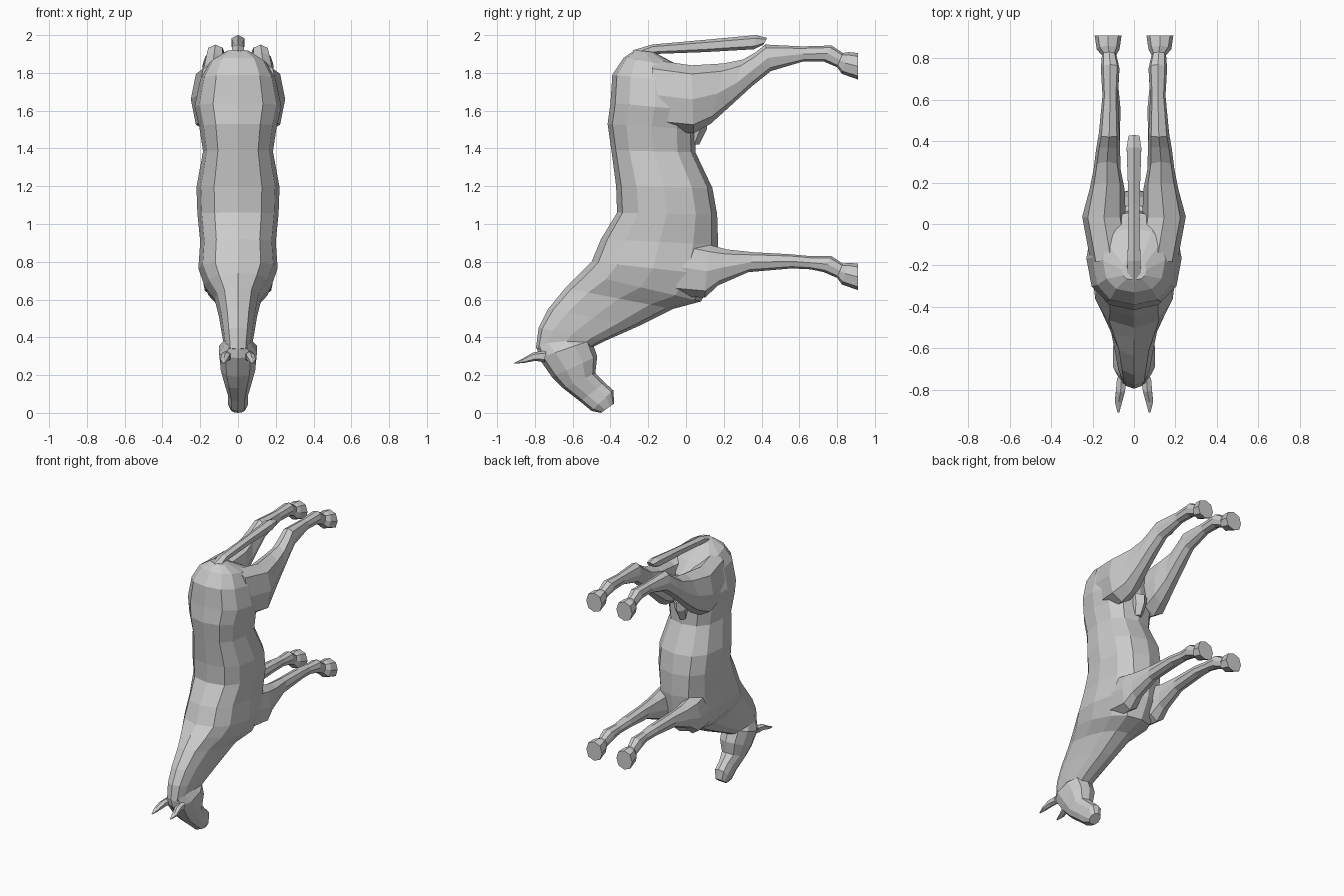
import bpy
import bmesh
from math import cos, sin, pi, copysign
from mathutils import Vector

default_cube = bpy.data.objects.get("Cube")
if default_cube:
    bpy.data.objects.remove(default_cube, do_unlink=True)


def power(value, exponent):
    return copysign(abs(value) ** exponent, value)


def section(bm, edge_a, edge_b, center_x, half_width, sides, fullness):
    """Rounded ring spanning two profile points given as (y, z)."""
    a = Vector((center_x, *edge_a))
    b = Vector((center_x, *edge_b))
    middle, reach = (a + b) / 2, (a - b) / 2
    ring = []
    for i in range(sides):
        angle = 2 * pi * i / sides
        offset = Vector((half_width * power(sin(angle), fullness), 0, 0))
        ring.append(bm.verts.new(middle + reach * power(cos(angle), fullness) + offset))
    return ring


def loft(name, sections, sides=8, fullness=0.85, mirror=1):
    """Skin a chain of sections: (edge_a, edge_b, center_x, half_width)."""
    bm = bmesh.new()
    rings = [section(bm, a, b, x * mirror, w, sides, fullness) for a, b, x, w in sections]
    for lower, upper in zip(rings, rings[1:]):
        for i in range(sides):
            j = (i + 1) % sides
            bm.faces.new((lower[i], lower[j], upper[j], upper[i]))
    bm.faces.new(rings[0])
    bm.faces.new(rings[-1])
    bmesh.ops.recalc_face_normals(bm, faces=bm.faces[:])
    mesh = bpy.data.meshes.new(name)
    bm.to_mesh(mesh)
    bm.free()
    part = bpy.data.objects.new(name, mesh)
    bpy.context.collection.objects.link(part)
    return part


def centered(rows):
    return [(a, b, 0, width) for a, b, width in rows]


def shifted(rows, rise):
    return [((a[0], a[1] + rise), (b[0], b[1] + rise), x, w) for a, b, x, w in rows]


# Trunk and neck, from rump to poll
trunk = centered([
    ((-.27, 1.92), (-.17, 1.91), .06),
    ((-.33, 1.88), (-.02, 1.83), .15),
    ((-.39, 1.79), (.06, 1.74), .2),
    ((-.4, 1.64), (.07, 1.6), .23),
    ((-.415, 1.53), (.05, 1.5), .205),
    ((-.395, 1.39), (.05, 1.38), .185),
    ((-.37, 1.2), (.14, 1.19), .22),
    ((-.365, 1.06), (.165, 1.05), .215),
    ((-.45, .92), (.17, .89), .2),
    ((-.5, .8), (.15, .73), .21),
    ((-.56, .74), (.08, .59), .175),
    ((-.64, .66), (-.07, .55), .125),
    ((-.73, .55), (-.25, .46), .1),
    ((-.78, .45), (-.43, .38), .085),
    ((-.795, .34), (-.53, .33), .07),
])
loft("trunk_and_neck", trunk, sides=12, fullness=.8)

# Head, from poll to muzzle
head = centered([
    ((-.79, .35), (-.6, .41), .07),
    ((-.78, .29), (-.5, .385), .105),
    ((-.71, .19), (-.47, .3), .095),
    ((-.65, .13), (-.48, .21), .075),
    ((-.56, .06), (-.43, .16), .055),
    ((-.5, .01), (-.385, .12), .055),
    ((-.45, 0), (-.38, .05), .04),
])
loft("head", head, sides=10)

# Tail
tail = centered([
    ((-.28, 1.92), (-.22, 1.85), .04),
    ((-.18, 1.95), (-.17, 1.9), .035),
    ((.1, 1.975), (.1, 1.91), .03),
    ((.37, 2), (.36, 1.925), .04),
    ((.43, 1.985), (.41, 1.95), .03),
])
loft("tail", tail, sides=6)

# Groin between the thighs
groin = centered([
    ((-.05, 1.6), (.11, 1.56), .06),
    ((-.05, 1.5), (.11, 1.5), .05),
    ((-.05, 1.42), (.07, 1.42), .03),
])
loft("groin", groin, sides=6)

# Leg profiles; both pairs share the pastern and hoof shape
hoof = [
    ((.77, .83), (.73, .745), .115, .045),
    ((.83, .79), (.8, .715), .12, .035),
    ((.86, .795), (.825, .68), .125, .055),
    ((.91, .79), (.91, .65), .125, .065),
]
fore_upper = [
    ((-.05, .93), (-.05, .62), .11, .08),
    ((.12, .89), (.1, .61), .12, .075),
    ((.22, .865), (.17, .675), .12, .06),
    ((.36, .85), (.33, .745), .115, .045),
    ((.55, .84), (.56, .765), .11, .045),
    ((.66, .83), (.66, .76), .11, .035),
]
hind_upper = [
    ((-.18, 1.87), (-.18, 1.5), .11, .1),
    ((.03, 1.84), (.04, 1.48), .145, .105),
    ((.2, 1.85), (.13, 1.53), .13, .085),
    ((.3, 1.87), (.23, 1.62), .13, .065),
    ((.37, 1.91), (.35, 1.73), .125, .058),
    ((.42, 1.95), (.45, 1.81), .12, .05),
    ((.62, 1.94), (.62, 1.86), .115, .037),
]

# Ear profile
ear = [
    ((-.74, .33), (-.75, .27), .06, .025),
    ((-.81, .32), (-.8, .275), .065, .025),
    ((-.86, .29), (-.855, .265), .075, .02),
    ((-.91, .265), (-.908, .26), .075, .005),
]

# Paired parts
for side, mirror in (("left", 1), ("right", -1)):
    loft(f"{side}_front_leg", fore_upper + hoof, mirror=mirror)
    loft(f"{side}_hind_leg", hind_upper + shifted(hoof, 1.115), mirror=mirror)
    loft(f"{side}_ear", ear, sides=6, mirror=mirror)
